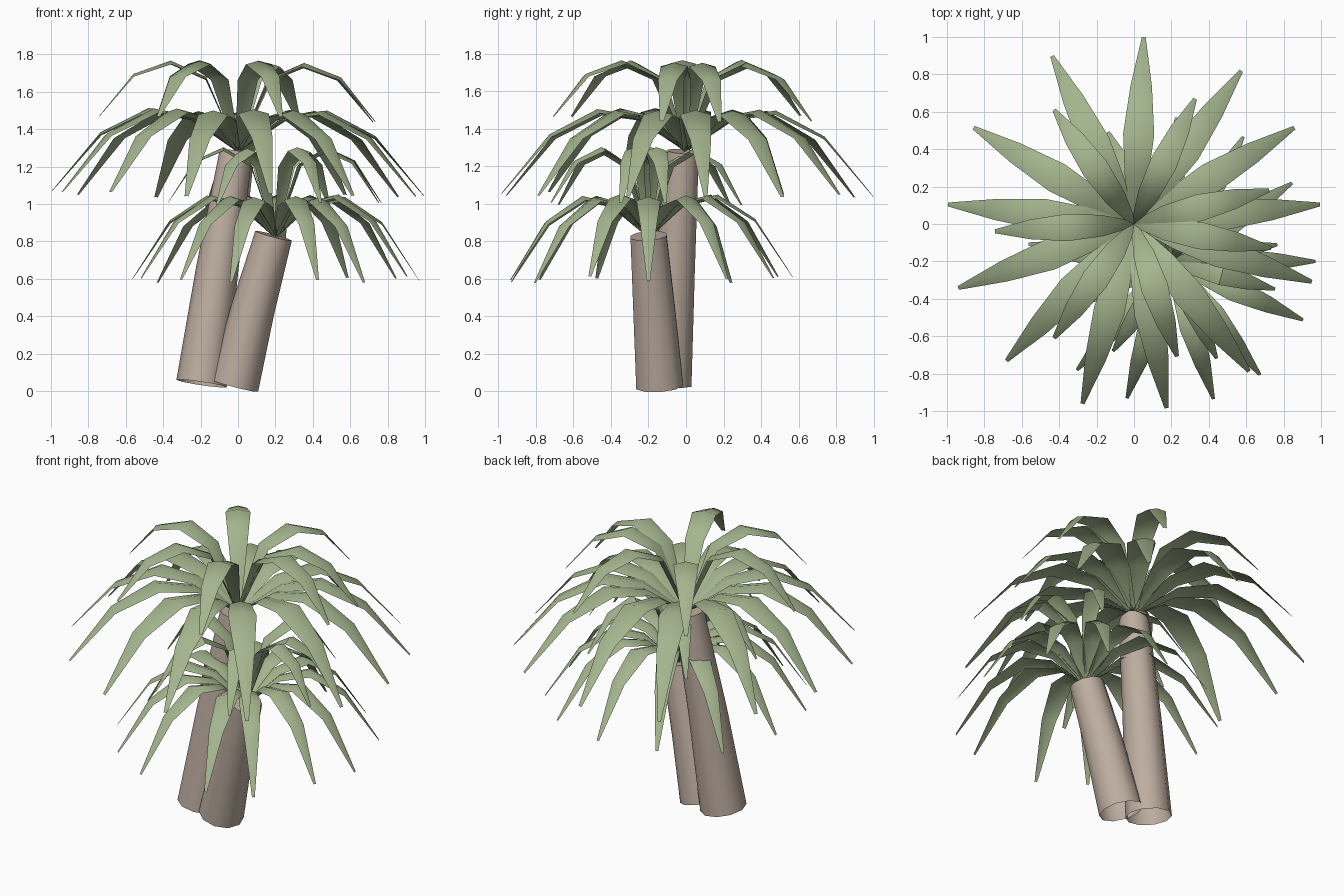
import bpy, bmesh, math, random
from mathutils import Vector

random.seed(4)
cube = bpy.data.objects.get("Cube")
if cube:
    bpy.data.objects.remove(cube, do_unlink=True)


def make_material(name, rgb):
    mat = bpy.data.materials.new(name)
    mat.use_nodes = True
    mat.diffuse_color = (*rgb, 1)
    mat.node_tree.nodes["Principled BSDF"].inputs["Base Color"].default_value = (*rgb, 1)
    return mat


leaf_green = make_material("sage green", (0.37, 0.46, 0.27))
bark_tan = make_material("bark tan", (0.51, 0.42, 0.35))


def finish(name, bm, mat):
    mesh = bpy.data.meshes.new(name)
    bm.to_mesh(mesh)
    bm.free()
    mesh.materials.append(mat)
    obj = bpy.data.objects.new(name, mesh)
    bpy.context.collection.objects.link(obj)
    bpy.ops.object.select_all(action="DESELECT")
    obj.select_set(True)
    bpy.context.view_layer.objects.active = obj
    bpy.ops.object.shade_smooth_by_angle(angle=math.radians(50))
    return obj


# Leaning, tapering trunk: rings perpendicular to the axis, open underneath
def trunk(name, sections, sides=10):
    bm = bmesh.new()
    axis = (Vector(sections[-1][0]) - Vector(sections[0][0])).normalized()
    across = axis.cross(Vector((0, 1, 0))).normalized()
    other = axis.cross(across)
    rings = []
    for center, radius in sections:
        ring = []
        for i in range(sides):
            a = math.tau * i / sides
            ring.append(bm.verts.new(Vector(center) + radius * (math.cos(a) * across + math.sin(a) * other)))
        rings.append(ring)
    for low, high in zip(rings, rings[1:]):
        for i in range(sides):
            j = (i + 1) % sides
            bm.faces.new((low[i], low[j], high[j], high[i]))
    bm.faces.new(rings[-1])
    bmesh.ops.recalc_face_normals(bm, faces=bm.faces)
    return finish(name, bm, bark_tan)


# Leaf outlines: distance outward, height above the trunk top, full width
LOWER_LEAF = [(0, 0, .03), (.25, .18, .12), (.48, .22, .16), (.74, .085, .11), (1, -.23, .02)]
UPPER_LEAF = [(0, 0, .03), (.17, .39, .11), (.36, .475, .14), (.56, .40, .10), (.745, .17, .02)]


# One arched blade swept outward along its outline
def add_leaf(bm, outline, angle, center, scale, rise):
    out = Vector((math.cos(angle), math.sin(angle), 0))
    side = Vector((-out.y, out.x, 0))
    lift = random.uniform(-.015, .015)
    rows = []
    for k, (dist, height, width) in enumerate(outline):
        mid = Vector(center) + out * dist * scale
        mid.z += height * rise + lift * k / 3
        half = side * width * scale * 1.04 / 2
        droop = Vector((0, 0, -width * .14))
        rows.append([bm.verts.new(p) for p in (mid - half + droop, mid, mid + half + droop)])
    for a, b in zip(rows, rows[1:]):
        for i in range(2):
            bm.faces.new((a[i], b[i], b[i + 1], a[i + 1]))


def crown(name, center, scale, rise, lower_angles, upper_angles):
    for part, outline, angles in (("lower", LOWER_LEAF, lower_angles), ("upper", UPPER_LEAF, upper_angles)):
        bm = bmesh.new()
        for degrees in angles:
            add_leaf(bm, outline, math.radians(degrees), center, scale, rise)
        finish(f"{name}_{part}_leaves", bm, leaf_green)


# Tall stem
trunk("tall_trunk", [((-.195, -.10, .04), .136), ((-.11, -.06, .66), .113), ((-.01, -.015, 1.28), .088)])
crown("tall", (0, 0, 1.285), 1, 1,
      (6, 31, 55, 87, 116, 149, 174, 200, 227, 254, 280, 308, 342),
      (14, 64, 125, 183, 235, 288, 350))

# Short stem
trunk("short_trunk", [((-.02, -.14, .03), .132), ((.08, -.17, .44), .117), ((.19, -.2, .83), .101)])
crown("short", (.2, -.2, .825), .77, .99,
      (0, 33, 60, 88, 116, 145, 173, 201, 229, 252, 287, 308, 336),
      (9, 60, 130, 178, 237, 295, 345))
